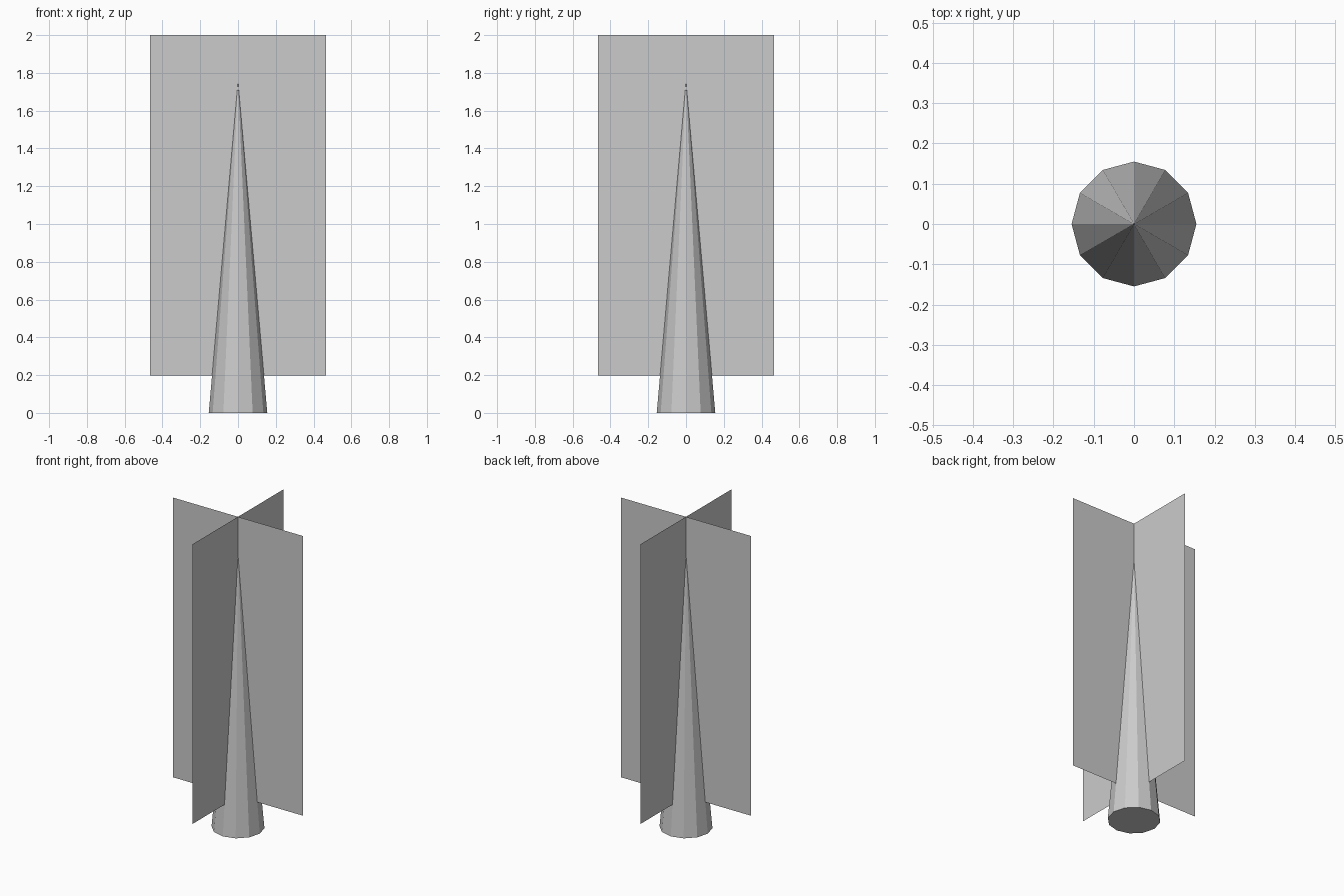
import bpy, bmesh, math
from mathutils import Matrix

if "Cube" in bpy.data.objects:
    bpy.data.objects.remove(bpy.data.objects["Cube"])


def add_object(name, bm):
    mesh = bpy.data.meshes.new(name)
    bm.to_mesh(mesh)
    bm.free()
    obj = bpy.data.objects.new(name, mesh)
    bpy.context.collection.objects.link(obj)
    return obj


# Tapering twelve-sided trunk with a vertex on the x axis
HEIGHT, RADIUS = 1.755, 0.155
bm = bmesh.new()
base = [bm.verts.new((RADIUS * math.cos(i * math.tau / 12),
                      RADIUS * math.sin(i * math.tau / 12), 0)) for i in range(12)]
tip = bm.verts.new((0, 0, HEIGHT))
bm.faces.new(base[::-1])
for a, b in zip(base, base[1:] + base[:1]):
    bm.faces.new((a, b, tip))
add_object("trunk", bm)

# Two upright foliage cards crossing at right angles
HALF, LOW, HIGH = 0.465, 0.198, 2.0
for name, angle in (("foliage_card_front", 0), ("foliage_card_side", math.pi / 2)):
    bm = bmesh.new()
    bm.faces.new([bm.verts.new((x, 0, z)) for x, z in
                  ((-HALF, LOW), (HALF, LOW), (HALF, HIGH), (-HALF, HIGH))])
    bm.transform(Matrix.Rotation(angle, 4, 'Z'))
    add_object(name, bm)
